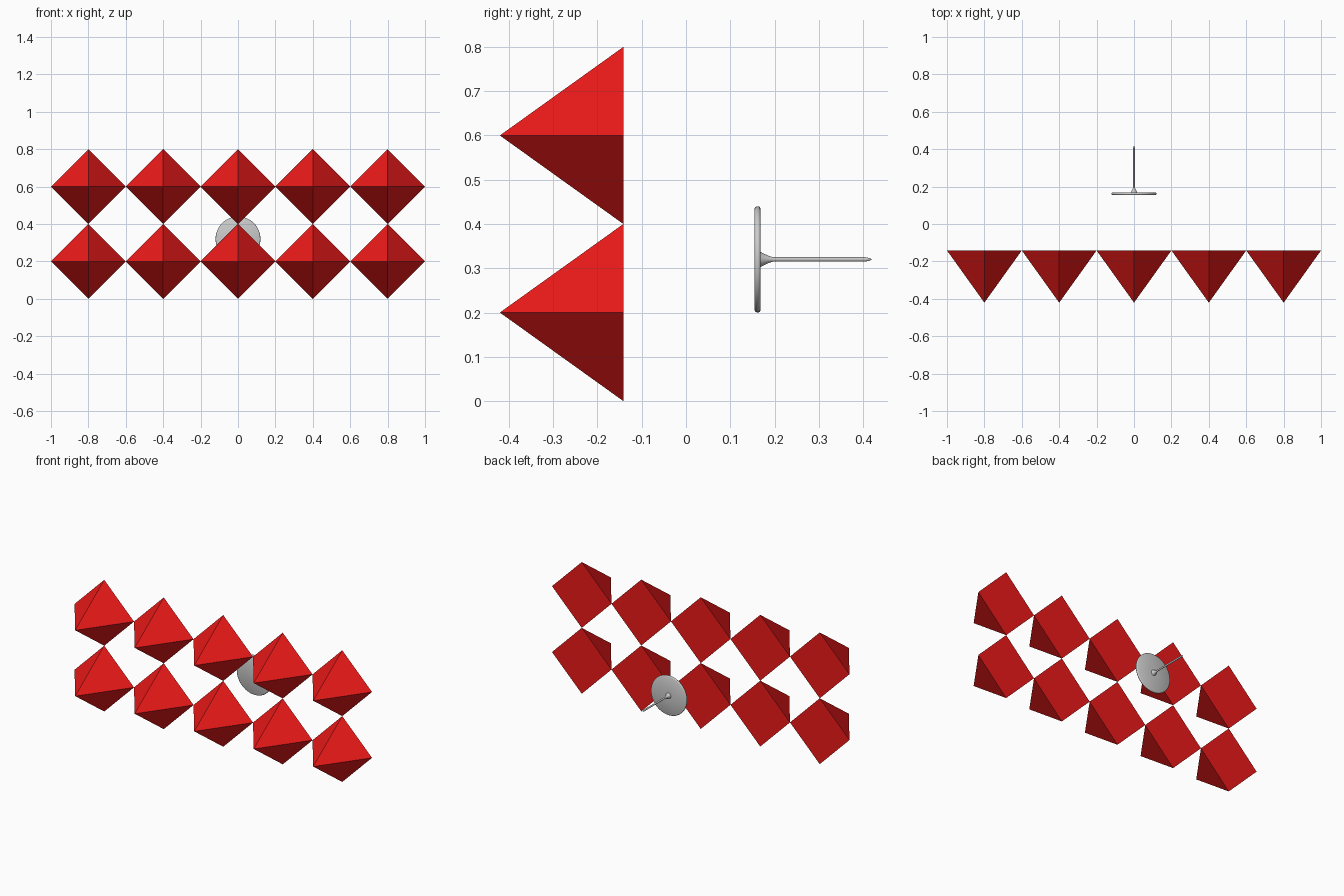
import bpy, bmesh, math
from mathutils import Matrix, Vector

if "Cube" in bpy.data.objects:
    bpy.data.objects.remove(bpy.data.objects["Cube"])

red = bpy.data.materials.new("red")
red.diffuse_color = (0.85, 0.01, 0.01, 1)
red.use_nodes = True
red.node_tree.nodes["Principled BSDF"].inputs["Base Color"].default_value = red.diffuse_color


def stud(name, x, z):
    """Four-sided pyramid with its point to the front and a closed back."""
    bpy.ops.mesh.primitive_cone_add(vertices=4, radius1=0.2, radius2=0, depth=0.279,
                                    location=(x, -0.281, z),
                                    rotation=(math.pi / 2, 0, 0))
    ob = bpy.context.object
    ob.name = name
    ob.data.materials.append(red)


def lathe_y(name, profile, z, steps=48):
    """Spin a (radius, y) profile around a horizontal axis at height z."""
    bm = bmesh.new()
    verts = [bm.verts.new((r, y, z)) for r, y in profile]
    edges = [bm.edges.new(pair) for pair in zip(verts, verts[1:])]
    bmesh.ops.spin(bm, geom=verts + edges, cent=(0, 0, z), axis=(0, 1, 0),
                   angle=2 * math.pi, steps=steps)
    bmesh.ops.remove_doubles(bm, verts=bm.verts, dist=0.00005)
    bmesh.ops.recalc_face_normals(bm, faces=bm.faces)
    mesh = bpy.data.meshes.new(name)
    bm.to_mesh(mesh)
    bm.free()
    ob = bpy.data.objects.new(name, mesh)
    bpy.context.collection.objects.link(ob)
    bpy.ops.object.select_all(action='DESELECT')
    ob.select_set(True)
    bpy.context.view_layer.objects.active = ob
    bpy.ops.object.shade_smooth_by_angle(angle=math.radians(50))


# Two rows of five pyramid studs, touching corner to corner
for row in range(2):
    for col in range(5):
        stud(f"stud_{row + 1}_{col + 1}", (col - 2) * 0.4, 0.2 + row * 0.4)

# Pin: round-edged flat head, flared collar, thin shaft and tapered tip
lathe_y("pin", [
    (0, 0.155), (0.115, 0.155), (0.118, 0.1565), (0.12, 0.160),
    (0.12, 0.164), (0.118, 0.167), (0.115, 0.1685),
    (0.017, 0.1685), (0.012, 0.178), (0.008, 0.187), (0.005, 0.196),
    (0.005, 0.405), (0.003, 0.415), (0, 0.42),
], z=0.32)
